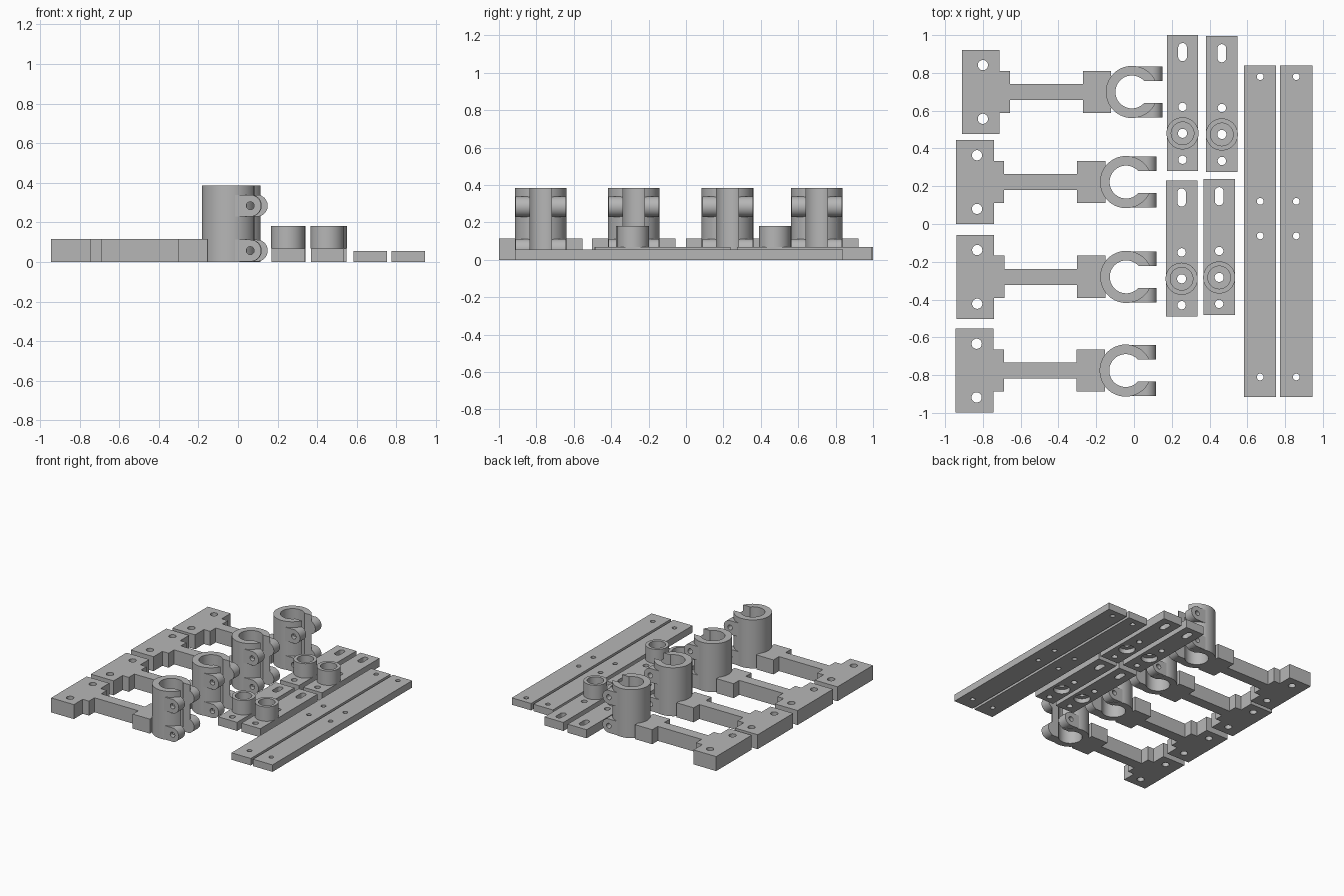
import bpy, bmesh
from math import sin, cos, asin, pi
from mathutils import Matrix

cube = bpy.data.objects.get("Cube")
if cube:
    bpy.data.objects.remove(cube)

grey = bpy.data.materials.new("plain_grey")
grey.use_nodes = True
COLOUR = (0.47, 0.47, 0.47, 1)
grey.diffuse_color = COLOUR
grey.node_tree.nodes["Principled BSDF"].inputs["Base Color"].default_value = COLOUR


# ---- outline helpers ----
def arc(cx, cy, r, a0, a1, n=32):
    return [(cx + r * cos(a0 + (a1 - a0) * i / n),
             cy + r * sin(a0 + (a1 - a0) * i / n)) for i in range(n + 1)]


def circle(cx, cy, r, n=48):
    return arc(cx, cy, r, 0, 2 * pi, n)[:-1]


def rect(x0, x1, y0, y1):
    return [(x0, y0), (x1, y0), (x1, y1), (x0, y1)]


# ---- mesh helpers ----
def extrude(name, outlines, z0, z1, turn=None):
    """Extrude nested outlines (outer first, then holes) from z0 to z1."""
    curve = bpy.data.curves.new(name, 'CURVE')
    curve.dimensions = '2D'
    curve.fill_mode = 'BOTH'
    curve.extrude = (z1 - z0) / 2
    for pts in outlines:
        spline = curve.splines.new('POLY')
        spline.points.add(len(pts) - 1)
        for p, (x, y) in zip(spline.points, pts):
            p.co = (x, y, 0, 1)
        spline.use_cyclic_u = True
    temp = bpy.data.objects.new(name, curve)
    bpy.context.collection.objects.link(temp)
    mesh = bake(temp)
    bpy.data.objects.remove(temp)
    mesh.transform(Matrix.Translation((0, 0, (z0 + z1) / 2)))
    if turn:
        mesh.transform(turn)
    bm = bmesh.new()
    bm.from_mesh(mesh)
    bmesh.ops.remove_doubles(bm, verts=bm.verts, dist=0.0001)
    bmesh.ops.recalc_face_normals(bm, faces=bm.faces)
    bm.to_mesh(mesh)
    bm.free()
    mesh.materials.clear()
    mesh.materials.append(grey)
    return mesh


def bake(obj):
    bpy.context.view_layer.update()
    deps = bpy.context.evaluated_depsgraph_get()
    return bpy.data.meshes.new_from_object(obj.evaluated_get(deps))


def place(name, mesh, x=0, y=0, z=0):
    obj = bpy.data.objects.new(name, mesh)
    obj.location = (x, y, z)
    bpy.context.collection.objects.link(obj)
    return obj


def cut(mesh, cutter_mesh):
    """Subtract one mesh from another and return the result."""
    body, cutter = place("body", mesh), place("cutter", cutter_mesh)
    cutter.hide_render = True
    mod = body.modifiers.new("cut", 'BOOLEAN')
    mod.operation = 'DIFFERENCE'
    mod.solver = 'EXACT'
    mod.object = cutter
    result = bake(body)
    bpy.data.objects.remove(body)
    bpy.data.objects.remove(cutter)
    return result


parts = []

# ---- clamp: T-shaped arm, split ring and bolt ears (ring centre at origin) ----
half = [(-0.11, 0.112), (-0.26, 0.112), (-0.26, 0.042), (-0.645, 0.042),
        (-0.645, 0.112), (-0.70, 0.112), (-0.70, 0.223), (-0.90, 0.223)]
arm = extrude("arm", [half + [(x, -y) for x, y in reversed(half)],
                      circle(-0.789, 0.142, 0.027),
                      circle(-0.789, -0.142, 0.027)], 0, 0.115)

R_OUT, R_IN, GAP = 0.138, 0.087, 0.058
a_out, a_in = asin(GAP / R_OUT), asin(GAP / R_IN)
ring = extrude("ring", [arc(0, 0, R_OUT, a_out, 2 * pi - a_out, 64)
                        + arc(0, 0, R_IN, 2 * pi - a_in, a_in, 64)], 0, 0.385)

to_side = Matrix.Rotation(pi / 2, 4, 'X')
bore = extrude("bore", [circle(0, 0, 0.095)], -0.1, 0.5)
ears = []
for side, y0 in (("right", GAP), ("left", -0.135)):
    for level, z in (("lower", 0.057), ("upper", 0.284)):
        outline = arc(0.106, z, 0.055, -pi / 2, pi / 2) + [(0.03, z + 0.055), (0.03, z - 0.055)]
        ear = extrude("ear", [outline, circle(0.106, z, 0.02, 32)], y0, y0 + 0.077, to_side)
        ears.append((f"{level}_{side}_ear", cut(ear, bore)))

for i, (x, y) in enumerate([(-0.011, 0.699), (-0.042, 0.222), (-0.041, -0.28), (-0.044, -0.776)], 1):
    for name, mesh in [("arm", arm), ("ring", ring)] + ears:
        parts.append(place(f"clamp_{i}_{name}", mesh, x, y))

# ---- slotted plates with a raised bearing boss (boss centre at origin) ----
W = 0.083
slot = arc(0, 0.455, 0.023, 0, pi, 16) + arc(0, 0.405, 0.023, pi, 2 * pi, 16)
plate = extrude("plate", [rect(-W, W, -0.2, 0.52), slot, circle(0, 0, 0.024),
                          circle(0, 0.14, 0.022), circle(0, -0.14, 0.022)], 0, 0.068)
plate = cut(plate, extrude("recess", [circle(0, 0, 0.06)], -0.1, 0.035))
boss = extrude("boss", [circle(0, 0, 0.085, 64), circle(0, 0, 0.06)], 0.068, 0.182)

for i, (x, y) in enumerate([(0.257, 0.48), (0.465, 0.474), (0.252, -0.29), (0.451, -0.283)], 1):
    parts.append(place(f"slotted_plate_{i}", plate, x, y))
    parts.append(place(f"bearing_boss_{i}", boss, x, y))

# ---- long drilled bars ----
bar = extrude("bar", [rect(-0.085, 0.085, -0.915, 0.84)]
              + [circle(0, y, 0.018, 32) for y in (0.78, 0.12, -0.063, -0.81)], 0, 0.055)
for i, x in enumerate((0.668, 0.859), 1):
    parts.append(place(f"long_bar_{i}", bar, x))

# ---- smooth round walls, keep edges sharp ----
bpy.ops.object.select_all(action='DESELECT')
for obj in parts:
    obj.select_set(True)
bpy.context.view_layer.objects.active = parts[0]
bpy.ops.object.shade_smooth_by_angle(angle=pi / 6)
